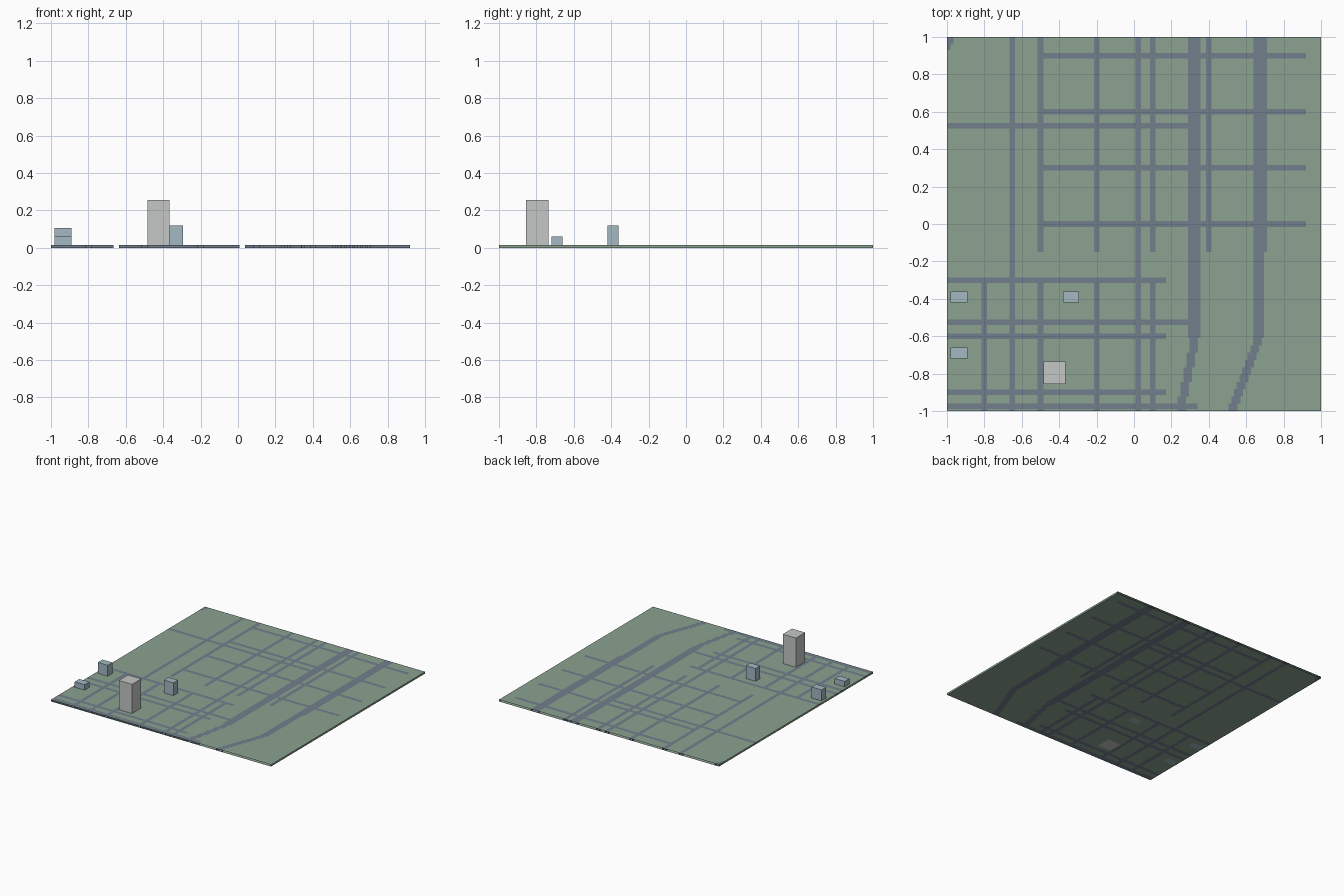
import bpy
import bmesh

if "Cube" in bpy.data.objects:
    bpy.data.objects.remove(bpy.data.objects["Cube"], do_unlink=True)

THICK = 0.015   # slab thickness
HALF = 0.015    # half width of a narrow street


def material(name, rgb):
    m = bpy.data.materials.new(name)
    m.use_nodes = True
    m.diffuse_color = (*rgb, 1)
    m.node_tree.nodes["Principled BSDF"].inputs["Base Color"].default_value = (*rgb, 1)
    return m


sage = material("sage ground", (0.26, 0.36, 0.28))
slate = material("slate road", (0.165, 0.212, 0.265))
pale_blue = material("pale blue wall", (0.37, 0.48, 0.55))
pale_grey = material("pale grey wall", (0.56, 0.57, 0.57))

roads = []  # rectangles: x0, x1, y0, y1


def street_x(y, x0, x1):
    roads.append((x0, x1, y - HALF, y + HALF))


def street_y(x, y0, y1):
    roads.append((x - HALF, x + HALF, y0, y1))


def stepped_road(x_top, x_end, y_top, width, steps):
    """Slanted road made of short offset blocks, running to the front edge."""
    dy = (y_top + 1) / steps
    for i in range(steps):
        x = x_top + (x_end - x_top) * i / (steps - 1)
        y = y_top - i * dy
        roads.append((x - width / 2, x + width / 2, y - dy, y))


# Streets running across
for k in range(4):
    street_x(0.3 * k, -0.515, 0.92)
for k in range(1, 4):
    street_x(-0.3 * k, -1, 0.17)
for y in (0.525, -0.525):
    street_x(y, -1, 0.3)
street_x(-0.975, -1, 0.34)

# Streets running front to back
for x in (-0.65, 0.023):
    street_y(x, -1, 1)
for x in (-0.5, -0.2, 0.1, 0.4):
    street_y(x, -0.15, 1)
for x in (-0.8, -0.5, -0.2, 0.1):
    street_y(x, -1, -0.285)

# Two wide avenues with slanted front ends
roads.append((0.29, 0.355, -0.61, 1))
stepped_road(0.32, 0.255, -0.61, 0.046, 5)
roads.append((0.64, 0.71, -0.15, 1))
roads.append((0.64, 0.695, -0.61, -0.15))
stepped_road(0.66, 0.53, -0.61, 0.048, 10)

# Road stub in the back corner
roads.append((-1, -0.965, 0.96, 1))
roads.append((-1, -0.98, 0.93, 1))

# Buildings: name, x0, x1, y0, y1, height, material
buildings = [
    ("tower", -0.485, -0.365, -0.855, -0.735, 0.255, pale_grey),
    ("centre_block", -0.38, -0.293, -0.42, -0.36, 0.12, pale_blue),
    ("side_block", -0.98, -0.89, -0.42, -0.36, 0.105, pale_blue),
    ("low_block", -0.98, -0.89, -0.72, -0.66, 0.06, pale_blue),
]
footprints = [b[1:5] for b in buildings]

# Cell lines taken from every rectangle edge
rects = roads + footprints
xs = sorted({-1, 1} | {round(v, 4) for r in rects for v in r[:2]})
ys = sorted({-1, 1} | {round(v, 4) for r in rects for v in r[2:]})


def inside(group, x, y):
    return any(r[0] < x < r[1] and r[2] < y < r[3] for r in group)


def kind(i, j):
    if not (0 <= i < len(xs) - 1 and 0 <= j < len(ys) - 1):
        return "outside"
    x, y = (xs[i] + xs[i + 1]) / 2, (ys[j] + ys[j + 1]) / 2
    if inside(footprints, x, y):
        return "building"
    return "road" if inside(roads, x, y) else "ground"


kinds = {(i, j): kind(i, j) for i in range(-1, len(xs)) for j in range(-1, len(ys))}


def finish(name, bm, mat):
    mesh = bpy.data.meshes.new(name)
    bm.to_mesh(mesh)
    bm.free()
    mesh.materials.append(mat)
    bpy.context.collection.objects.link(bpy.data.objects.new(name, mesh))


def cell_slab(name, want, mat, wall_to):
    """Slab of all cells of one kind; walls only next to the kinds in wall_to."""
    bm = bmesh.new()

    def quad(*points):
        bm.faces.new([bm.verts.new(p) for p in points])

    def wall(a, b):
        quad((*a, 0), (*b, 0), (*b, THICK), (*a, THICK))

    for (i, j), k in kinds.items():
        if k != want:
            continue
        a, b = (xs[i], ys[j]), (xs[i + 1], ys[j])
        c, d = (xs[i + 1], ys[j + 1]), (xs[i], ys[j + 1])
        quad(*[(*p, THICK) for p in (a, b, c, d)])
        quad(*[(*p, 0) for p in (d, c, b, a)])
        for (di, dj), p, q in (((0, -1), a, b), ((1, 0), b, c),
                               ((0, 1), c, d), ((-1, 0), d, a)):
            beside = kinds[i + di, j + dj]
            # The front and back ends of the slab stay open
            if beside in wall_to and not (beside == "outside" and dj):
                wall(p, q)
    bmesh.ops.remove_doubles(bm, verts=bm.verts, dist=0.00001)
    finish(name, bm, mat)


cell_slab("ground", "ground", sage, {"outside"})
cell_slab("roads", "road", slate, {"outside", "ground"})

# Plain box buildings standing in their footprints
for name, x0, x1, y0, y1, height, mat in buildings:
    bm = bmesh.new()
    bmesh.ops.create_cube(bm, size=1)
    bmesh.ops.scale(bm, vec=(x1 - x0, y1 - y0, height), verts=bm.verts)
    bmesh.ops.translate(bm, vec=((x0 + x1) / 2, (y0 + y1) / 2, height / 2), verts=bm.verts)
    finish(name, bm, mat)
